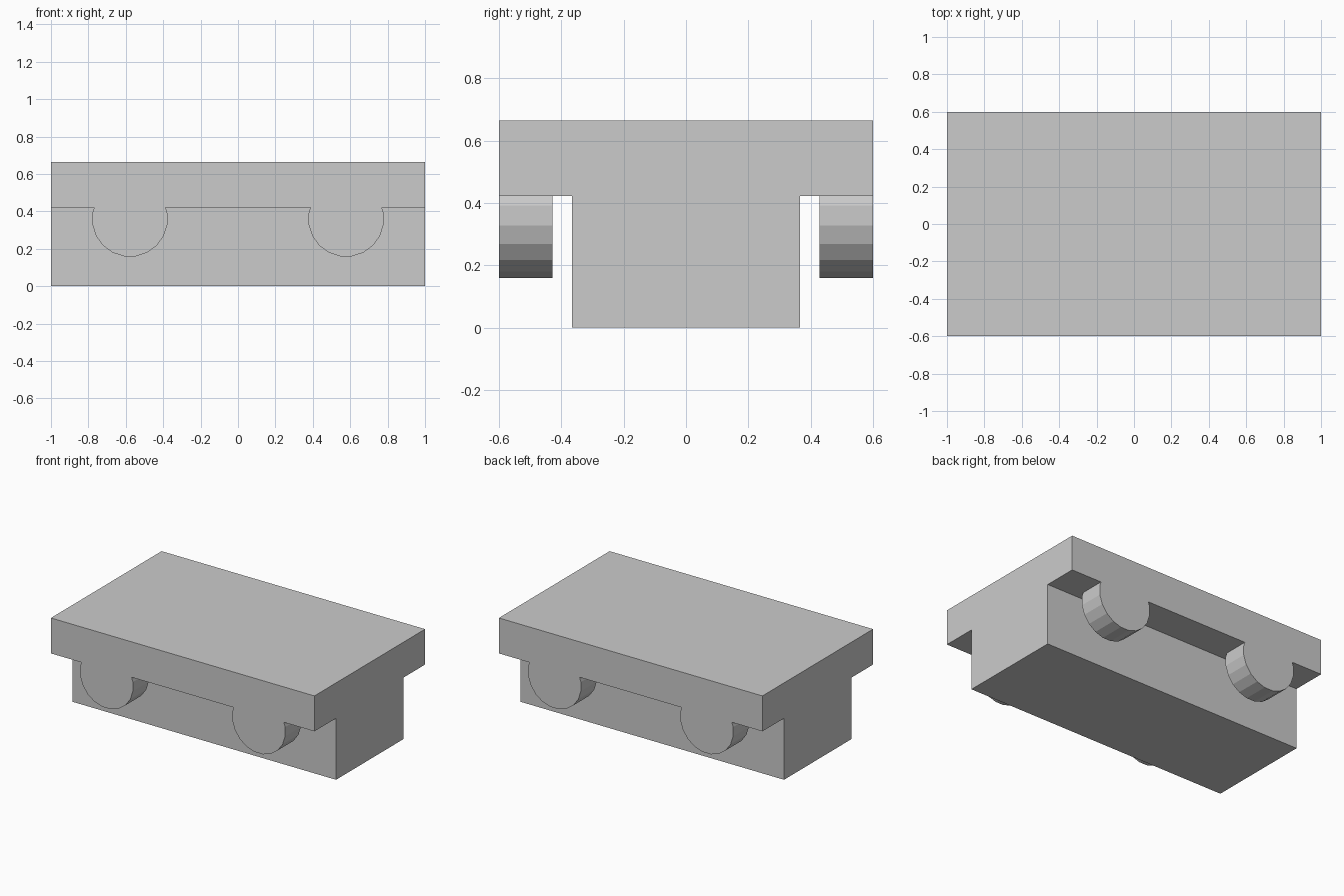
import bpy, bmesh, math
from mathutils import Vector

if "Cube" in bpy.data.objects:
    bpy.data.objects.remove(bpy.data.objects["Cube"])

HALF_L, HALF_W, TOP = 1.0, 0.6, 0.665   # overall size
BODY_W, PLATE_Z = 0.365, 0.422          # lower block half width, underside of plate
WHEEL_X, WHEEL_Z, WHEEL_R, WHEEL_IN = 0.578, 0.36, 0.2025, 0.428


def prism(name, points, offset):
    """Extrude a flat outline along an offset vector into a closed solid."""
    bm = bmesh.new()
    face = bm.faces.new([bm.verts.new(p) for p in points])
    new = bmesh.ops.extrude_face_region(bm, geom=[face], use_keep_orig=True)["geom"]
    bmesh.ops.translate(bm, vec=Vector(offset),
                        verts=[g for g in new if isinstance(g, bmesh.types.BMVert)])
    bmesh.ops.recalc_face_normals(bm, faces=bm.faces[:])
    mesh = bpy.data.meshes.new(name)
    bm.to_mesh(mesh)
    bm.free()
    obj = bpy.data.objects.new(name, mesh)
    bpy.context.collection.objects.link(obj)
    return obj


# T-shaped chassis: lower block and overhanging plate
half = [(BODY_W, 0), (BODY_W, PLATE_Z), (HALF_W, PLATE_Z), (HALF_W, TOP)]
section = half + [(-y, z) for y, z in reversed(half)]
chassis = prism("chassis", [(-HALF_L, y, z) for y, z in section], (2 * HALF_L, 0, 0))

# Four 20-sided wheels hanging flush with the plate edges, merged into the chassis
angles = [math.radians(9 + 18 * i) for i in range(20)]
for sx in (-1, 1):
    for sy in (-1, 1):
        ring = [(sx * WHEEL_X + WHEEL_R * math.cos(a), sy * HALF_W,
                 WHEEL_Z + WHEEL_R * math.sin(a)) for a in angles]
        wheel = prism("wheel", ring, (0, -sy * (HALF_W - WHEEL_IN), 0))
        union = chassis.modifiers.new("join_wheel", "BOOLEAN")
        union.operation, union.solver, union.object = "UNION", "EXACT", wheel
        bpy.context.view_layer.objects.active = chassis
        bpy.ops.object.modifier_apply(modifier=union.name)
        bpy.data.objects.remove(wheel)

# Clean up flat areas left by the unions
bm = bmesh.new()
bm.from_mesh(chassis.data)
bmesh.ops.remove_doubles(bm, verts=bm.verts[:], dist=1e-5)
bmesh.ops.dissolve_limit(bm, angle_limit=math.radians(1),
                         verts=bm.verts[:], edges=bm.edges[:])
bm.to_mesh(chassis.data)
bm.free()
